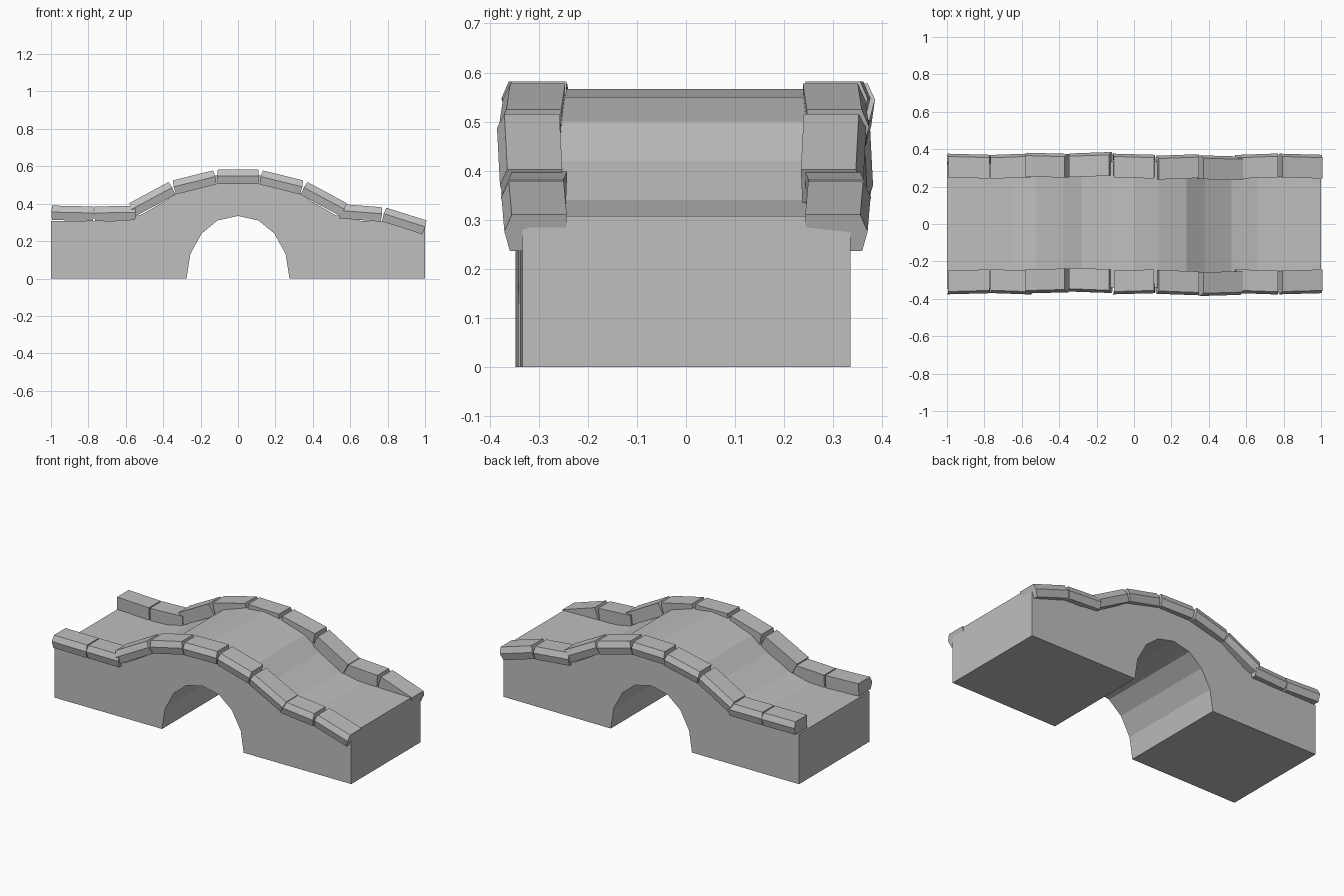
import bpy
import bmesh
from mathutils import Vector

old = bpy.data.objects.get("Cube")
if old:
    bpy.data.objects.remove(old, do_unlink=True)

stone = bpy.data.materials.new("grey stone")
stone.use_nodes = True
GREY = (0.52, 0.52, 0.52, 1)
stone.diffuse_color = GREY
stone.node_tree.nodes["Principled BSDF"].inputs["Base Color"].default_value = GREY


def loft(name, rings):
    """Solid through matching rings of points, capped at both ends."""
    bm = bmesh.new()
    loops = [[bm.verts.new(p) for p in ring] for ring in rings]
    n = len(loops[0])
    for a, b in zip(loops, loops[1:]):
        for i in range(n):
            j = (i + 1) % n
            bm.faces.new((a[i], a[j], b[j], b[i]))
    bm.faces.new(loops[0])
    bm.faces.new(loops[-1][::-1])
    bmesh.ops.recalc_face_normals(bm, faces=bm.faces)
    mesh = bpy.data.meshes.new(name)
    bm.to_mesh(mesh)
    bm.free()
    mesh.materials.append(stone)
    obj = bpy.data.objects.new(name, mesh)
    bpy.context.collection.objects.link(obj)
    return obj


def mirrored(half):
    """Right half of a profile, starting at the centre, made symmetric."""
    return [(-x, z) for x, z in half[:0:-1]] + half


# Bridge body: humped deck above, round arch below
deck = mirrored([(0, 0.567), (0.13, 0.55), (0.28, 0.5), (0.38, 0.42),
                 (0.52, 0.34), (0.66, 0.308), (1, 0.308)])
arch = mirrored([(0, 0.335), (0.11, 0.31), (0.195, 0.24),
                 (0.255, 0.13), (0.275, 0)])
profile = deck + [(1, 0)] + arch[::-1] + [(-1, 0)]
front = [(x, -0.34 + 0.007 * x, z) for x, z in profile]
back = [(x, 0.335, z) for x, z in profile]
loft("bridge_body", [front, back])

# Parapet stones: start x, end x, bottom z at start and end, sideways shift
STONES = [
    (-0.995, -0.775, 0.313, 0.308, 0),
    (-0.765, -0.55, 0.308, 0.312, 0),
    (-0.545, -0.335, 0.335, 0.448, 0.005),
    (-0.33, -0.115, 0.45, 0.503, 0.008),
    (-0.108, 0.108, 0.505, 0.505, 0),
    (0.115, 0.33, 0.503, 0.45, -0.004),
    (0.335, 0.545, 0.448, 0.335, -0.009),
    (0.54, 0.763, 0.322, 0.304, 0),
    (0.77, 0.985, 0.305, 0.237, 0),
]
HEIGHT = 0.077

for side, label in ((-1, "front"), (1, "back")):
    for k, (x0, x1, z0, z1, shift) in enumerate(STONES):
        along = Vector((x1 - x0, 0, z1 - z0)).normalized()
        up = Vector((-along.z, 0, along.x))
        skew = 0.004 if k % 2 else -0.003
        rings = []
        for x, z, s in ((x0, z0, -1), (x1, z1, 1)):
            # Flat top, with a ridge along the outer face
            section = ((0.249, 0), (0.246, HEIGHT), (0.358, HEIGHT),
                       (0.373, 0.55 * HEIGHT), (0.362, 0))
            rings.append([Vector((x, side * (y + s * skew) + shift, z)) + up * h
                          + along * (0.004 * s if 0 < h < HEIGHT else 0)
                          for y, h in section])
        loft(f"{label}_parapet_stone_{k + 1}", rings)
